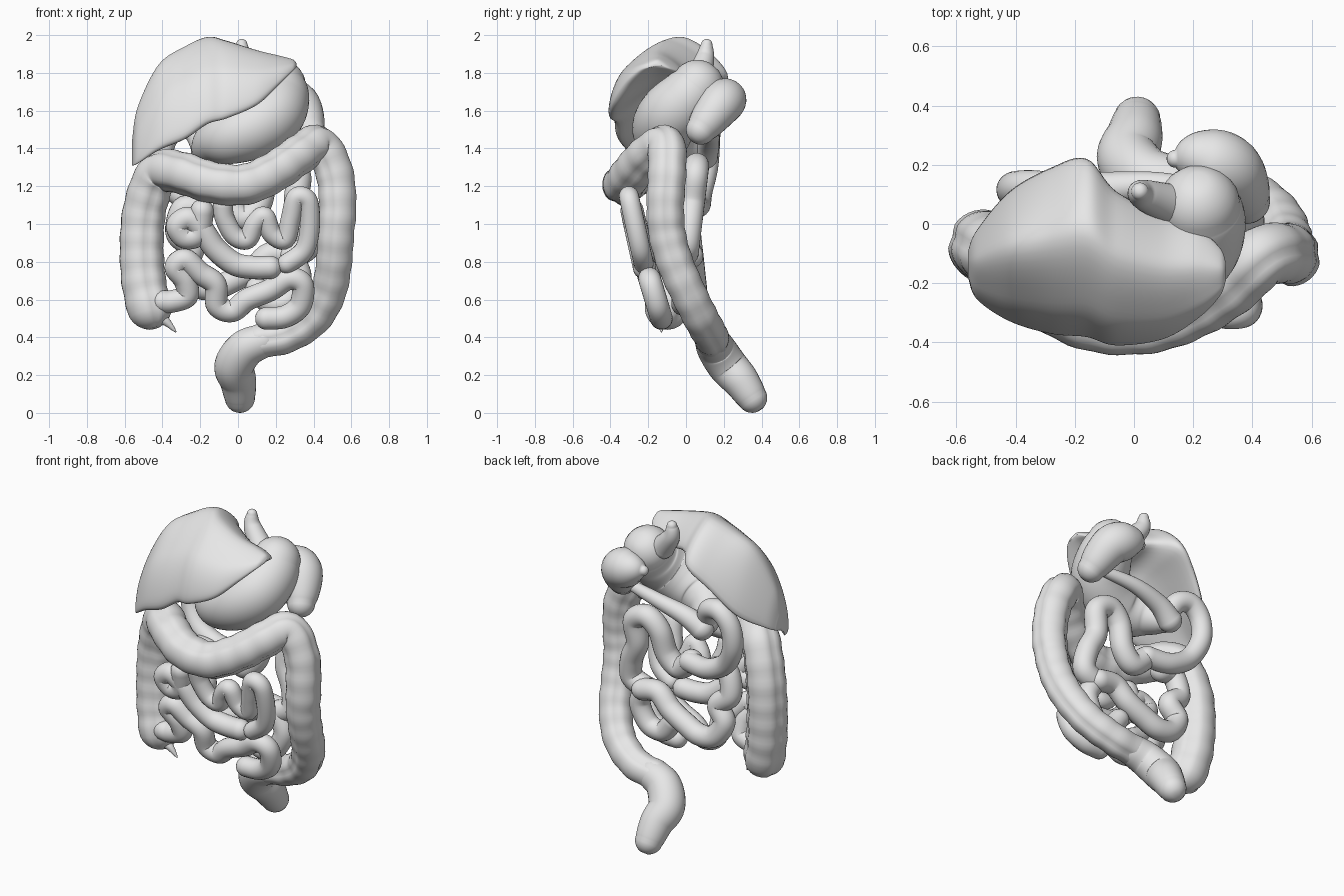
import bpy, bmesh, math
from mathutils import Vector

cube = bpy.data.objects.get("Cube")
if cube:
    bpy.data.objects.remove(cube, do_unlink=True)

tissue_colour = (.8, .8, .8, 1)
grey = bpy.data.materials.new("soft_grey")
grey.use_nodes = True
grey.diffuse_color = tissue_colour
grey.node_tree.nodes["Principled BSDF"].inputs["Base Color"].default_value = tissue_colour


def spline(points, steps=8, closed=False):
    """Smooth curve through points of any dimension."""
    points = [Vector(point) for point in points]
    count = len(points)
    curve = []
    for i in range(count if closed else count - 1):
        near = range(i - 1, i + 3)
        if closed:
            before, start, end, after = (points[k % count] for k in near)
        else:
            before, start, end, after = (points[min(max(k, 0), count - 1)] for k in near)
        leave, arrive = (end - before) / 2, (after - start) / 2
        for step in range(steps):
            t = step / steps
            ease = t * t * (3 - 2 * t)
            curve.append(start.lerp(end, ease) + leave * t * (1 - t) ** 2
                         - arrive * t * t * (1 - t))
    if not closed:
        curve.append(points[-1])
    return curve


def loft(name, rings):
    """Skin a list of equal rings and close both ends."""
    bm = bmesh.new()
    rows = [[bm.verts.new(point) for point in ring] for ring in rings]
    for row, following in zip(rows, rows[1:]):
        for i in range(len(row)):
            bm.faces.new((row[i - 1], row[i], following[i], following[i - 1]))
    for row in (rows[0], rows[-1]):
        tip = bm.verts.new(sum((vert.co for vert in row), Vector()) / len(row))
        for i in range(len(row)):
            bm.faces.new((row[i - 1], row[i], tip))
    bmesh.ops.recalc_face_normals(bm, faces=bm.faces)
    for face in bm.faces:
        face.smooth = True
    mesh = bpy.data.meshes.new(name)
    bm.to_mesh(mesh)
    bm.free()
    mesh.materials.append(grey)
    organ = bpy.data.objects.new(name, mesh)
    bpy.context.collection.objects.link(organ)


def tube(name, points, first, last, belly=0, pouch=0, band=0, sides=28):
    """Round-ended tube whose radius runs from first to last, swelling by belly midway."""
    path = spline(points)
    final = len(path) - 1
    stations, length = [], 0
    for i, place in enumerate(path):
        t = i / final
        ahead = (path[min(i + 1, final)] - path[max(i - 1, 0)]).normalized()
        if i:
            length += (place - path[i - 1]).length
        radius = first + (last - first) * t + belly * math.sin(math.pi * t)
        radius *= 1 + pouch * math.sin(55 * length)
        stations.append((place, radius, ahead))
    # Rounded caps
    caps = []
    for (place, radius, ahead), sign in ((stations[0], -1), (stations[-1], 1)):
        cap = []
        for k in range(1, 6):
            angle = math.pi / 2 * k / 6
            cap.append((place + sign * ahead * radius * math.sin(angle),
                        radius * math.cos(angle), ahead))
        caps.append(cap)
    stations = caps[0][::-1] + stations + caps[1]
    # Rings carried along the path without twisting
    rings = []
    side = stations[0][2].orthogonal()
    for place, radius, ahead in stations:
        side = (side - ahead * side.dot(ahead)).normalized()
        other = ahead.cross(side)
        ring = []
        for k in range(sides):
            angle = math.tau * k / sides
            reach = radius * (1 - band * max(0, math.cos(3 * angle)) ** 4)
            ring.append(place + reach * (side * math.cos(angle) + other * math.sin(angle)))
        rings.append(ring)
    loft(name, rings)


def coil(name, radius, depth, lean, outline):
    """Bowel coil drawn as x, z points on a plane that leans forward with height."""
    tube(name, [(x, depth - lean * z, z) for x, z in outline], radius, radius, sides=20)


# Liver: slices along x, each with low and top height, front, back and back height
liver_slices = [(-.56, 1.31, 1.45, -.18, -.09, 1.38), (-.53, 1.32, 1.62, -.25, -.02, 1.42),
                (-.42, 1.39, 1.84, -.32, .11, 1.52), (-.28, 1.45, 1.94, -.36, .19, 1.68),
                (-.16, 1.53, 1.99, -.37, .22, 1.78), (-.06, 1.56, 1.97, -.4, .11, 1.82),
                (.1, 1.63, 1.92, -.38, .03, 1.78), (.22, 1.74, 1.89, -.31, -.02, 1.8),
                (.29, 1.81, 1.87, -.24, -.08, 1.82), (.31, 1.83, 1.85, -.19, -.13, 1.84)]
liver_rings = []
for x, low, top, front, back, back_height in spline(liver_slices):
    depth, height = back - front, top - low
    hollow = (low + back_height) / 2 + height / 12
    outline = [(front + depth * .04, low), (front, low + height * .25),
               (front + depth * .17, low + height * .67), (front + depth * .6, top),
               (back, back_height), (front + depth / 2, hollow)]
    liver_rings.append([Vector((x, y, z)) for y, z in spline(outline, closed=True)])
loft("liver", liver_rings)

# Stomach, gullet and neighbouring organs
tube("stomach", [(.22, .06, 1.73), (.22, 0, 1.66), (.18, -.08, 1.58), (.08, -.12, 1.51),
                 (-.04, -.11, 1.46), (-.13, -.04, 1.43), (-.18, .05, 1.38)],
     .14, .07, belly=.06, sides=36)
tube("gullet", [(.02, .11, 1.95), (.03, .1, 1.88), (.11, .07, 1.78)], .03, .07)
tube("spleen", [(.14, .22, 1.68), (.22, .22, 1.67), (.32, .18, 1.63), (.38, .08, 1.5)],
     .03, .08, belly=.06)
tube("pancreas", [(.31, .1, 1.5), (.1, .13, 1.47), (-.08, .12, 1.42), (-.18, .1, 1.36)], .03, .07)

# Large bowel with pouches and three lengthwise bands
tube("colon", [(-.47, -.1, .56), (-.5, -.08, .7), (-.51, -.07, .9), (-.49, -.08, 1.1),
               (-.42, -.13, 1.27), (-.3, -.24, 1.27), (-.14, -.32, 1.22), (.04, -.33, 1.21),
               (.2, -.28, 1.28), (.33, -.2, 1.37), (.43, -.11, 1.42), (.51, -.1, 1.28),
               (.53, -.11, 1.1), (.52, -.1, .95), (.51, -.06, .8), (.48, .01, .64),
               (.4, .08, .5), (.26, .13, .41), (.12, .14, .38)],
     .12, .09, pouch=.02, band=.1, sides=36)
tube("rectum", [(.13, .14, .38), (.04, .16, .34), (-.02, .22, .25), (0, .29, .17),
                (.01, .35, .08)], .09, .08, belly=.02)
tube("appendix", [(-.45, -.12, .5), (-.39, -.13, .49), (-.33, -.13, .43)], .05, .004)

# Small bowel: duodenum and rear coils
tube("duodenum", [(-.18, .05, 1.38), (-.23, .1, 1.49), (-.32, .12, 1.51), (-.39, .12, 1.43),
                  (-.4, .11, 1.3), (-.33, .08, 1.17), (-.2, .07, 1.1), (-.06, .05, 1.1)],
     .06, .06)
coil("rear_upper_coil", .066, -.1, -.12, [
    (-.06, 1.1), (.03, 1.03), (.11, 1.1), (.15, 1.24), (.23, 1.31), (.32, 1.26),
    (.31, 1.12), (.36, 1), (.37, .88), (.28, .83)])
coil("rear_lower_coil", .064, .12, .11, [
    (.28, .83), (.17, .84), (.08, .76), (-.03, .7), (-.13, .66), (-.23, .68),
    (-.29, .78), (-.24, .87), (-.32, .95), (-.29, 1.08), (-.2, 1.08)])
coil("rear_side_coil", .06, -.03, -.02, [(.28, .83), (.33, .72), (.27, .6), (.17, .58), (.1, .66)])

# Small bowel: front coils
coil("front_left_coil", .062, -.05, .22, [
    (-.19, 1.07), (-.21, .95), (-.28, .93), (-.32, .99), (-.26, 1.03), (-.19, .97),
    (-.12, .87), (-.02, .79), (.08, .77), (.17, .77)])
coil("front_wave_coil", .053, -.05, .22, [
    (-.08, 1.1), (-.07, 1.03), (-.02, .94), (.05, .92), (.09, 1), (.14, 1.04), (.18, .95),
    (.25, .92), (.28, 1.03), (.31, 1.14), (.37, 1.12), (.38, .98), (.35, .86), (.26, .79)])
coil("front_lower_coil", .06, .02, .3, [
    (-.4, .59), (-.35, .59), (-.27, .62), (-.28, .7), (-.33, .77), (-.28, .81), (-.2, .74),
    (-.12, .68), (-.11, .57), (-.03, .54), (.05, .6), (.17, .65), (.27, .71), (.34, .68),
    (.33, .57), (.25, .51), (.15, .5)])
